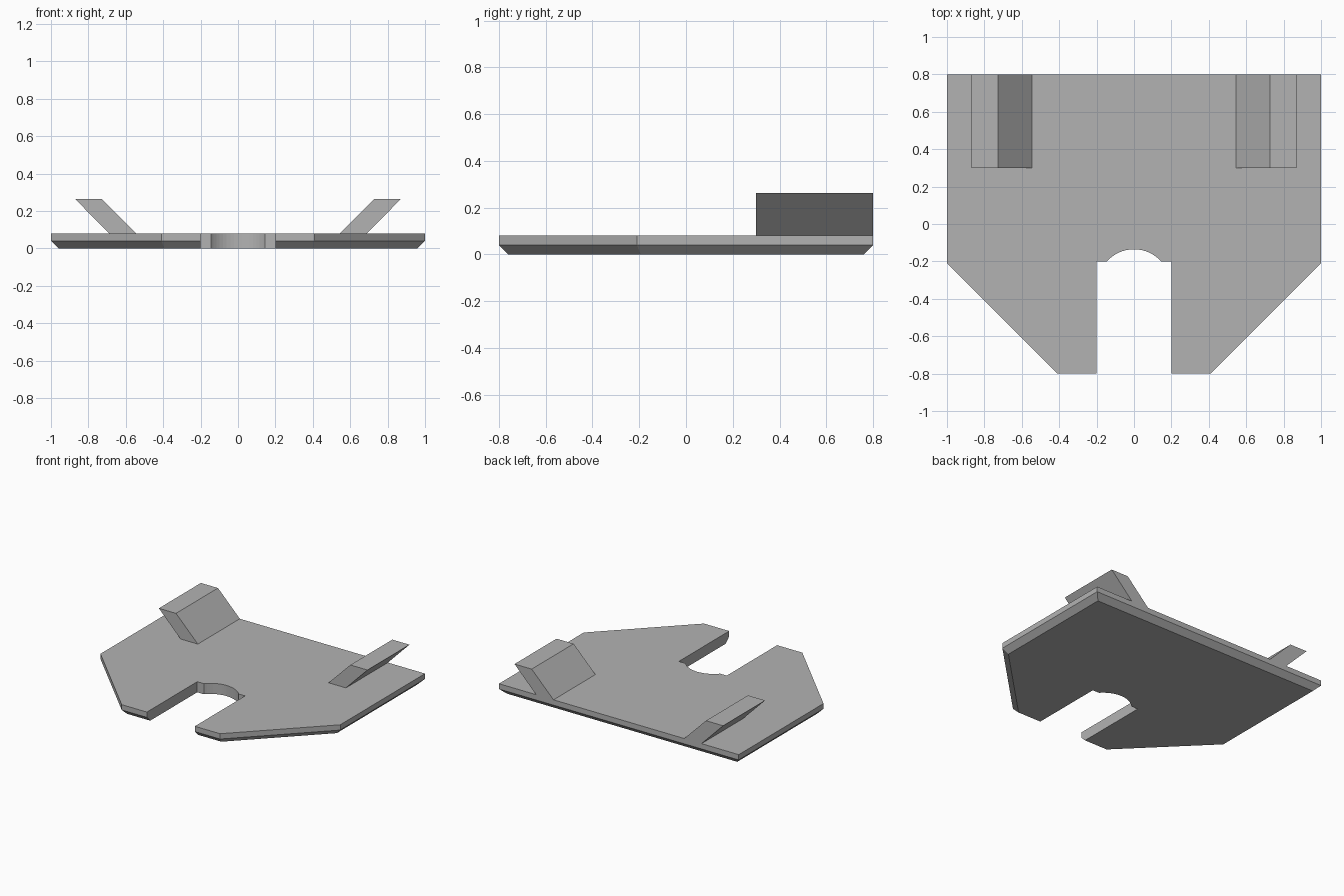
import bpy
import bmesh
from math import asin, sin, cos, tan, pi

cube = bpy.data.objects.get("Cube")
if cube:
    bpy.data.objects.remove(cube, do_unlink=True)

grey = bpy.data.materials.new("plain_grey")
grey.use_nodes = True
colour = (0.45, 0.45, 0.45, 1)
grey.diffuse_color = colour
grey.node_tree.nodes["Principled BSDF"].inputs["Base Color"].default_value = colour


def loft(name, rings):
    """Join matching rings of points into a capped solid."""
    bm = bmesh.new()
    loops = [[bm.verts.new(p) for p in ring] for ring in rings]
    n = len(loops[0])
    for low, high in zip(loops, loops[1:]):
        for i in range(n):
            j = (i + 1) % n
            bm.faces.new((low[i], low[j], high[j], high[i]))
    bm.faces.new(loops[0][::-1])
    bm.faces.new(loops[-1])
    bmesh.ops.recalc_face_normals(bm, faces=bm.faces)
    mesh = bpy.data.meshes.new(name)
    bm.to_mesh(mesh)
    bm.free()
    mesh.materials.append(grey)
    obj = bpy.data.objects.new(name, mesh)
    bpy.context.collection.objects.link(obj)
    return obj


# Base plate: notched outline, lower outer edges chamfered, notch walls straight
thickness, chamfer = 0.08, 0.04
slot, slot_end = 0.2, -0.2
half_chord, rise = 0.145, 0.065
radius = (half_chord ** 2 + rise ** 2) / (2 * rise)
centre = slot_end + rise - radius
sweep = asin(half_chord / radius)
steps = 16
arc = [(radius * sin(a), centre + radius * cos(a))
       for a in (sweep * (2 * i / steps - 1) for i in range(steps + 1))]


def outline(inset):
    miter = inset * tan(pi / 8)
    right = [(slot, slot_end), (slot, -0.8 + inset),
             (0.41 - miter, -0.8 + inset), (1 - inset, -0.21 + miter),
             (1 - inset, 0.8 - inset)]
    left = [(-x, y) for x, y in reversed(right)]
    return arc + right + left


levels = [(0, chamfer), (chamfer, 0), (thickness, 0)]
loft("base_plate", [[(x, y, z) for x, y in outline(inset)] for z, inset in levels])

# Slanted fins at the rear corners
section = [(0.545, thickness), (0.69, thickness), (0.87, 0.263), (0.727, 0.263)]
for side, s in (("left", 1), ("right", -1)):
    loft(side + "_fin", [[(s * x, y, z) for x, z in section] for y in (0.3, 0.8)])
